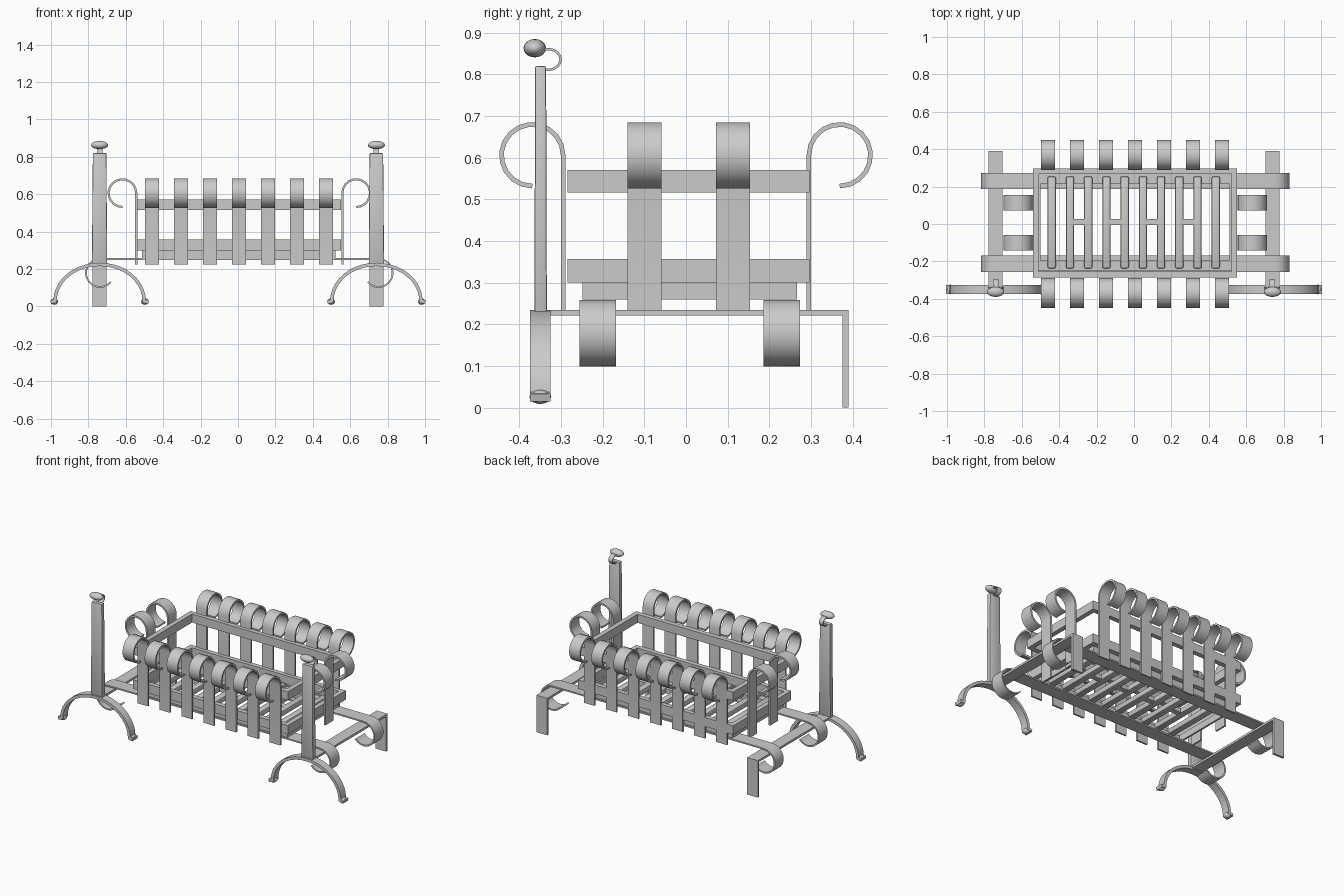
import bpy, bmesh, math
from mathutils import Vector

if "Cube" in bpy.data.objects:
    bpy.data.objects.remove(bpy.data.objects["Cube"])


def finish(bm, name, angle=35):
    bmesh.ops.recalc_face_normals(bm, faces=bm.faces)
    me = bpy.data.meshes.new(name)
    bm.to_mesh(me)
    bm.free()
    ob = bpy.data.objects.new(name, me)
    bpy.context.collection.objects.link(ob)
    bpy.ops.object.select_all(action='DESELECT')
    ob.select_set(True)
    bpy.context.view_layer.objects.active = ob
    bpy.ops.object.shade_smooth_by_angle(angle=math.radians(angle))
    return ob


def strap(name, path, plane, c, width, thick):
    """Flat bar following a 2D path in the 'x' (XZ) or 'y' (YZ) plane, centred at c on the other axis."""
    bm = bmesh.new()
    pts = [Vector(p) for p in path]
    rings = []
    for i, p in enumerate(pts):
        a = (p - pts[i - 1]).normalized() if i else None
        b = (pts[i + 1] - p).normalized() if i < len(pts) - 1 else None
        a, b = a or b, b or a
        t = (a + b).normalized()
        n = Vector((-t.y, t.x)) * thick / 2 / max(t.dot(a), 0.5)
        ring = []
        for s, w in ((1, -1), (1, 1), (-1, 1), (-1, -1)):
            q, o = p + n * s, c + w * width / 2
            ring.append(bm.verts.new((q.x, o, q.y) if plane == 'x' else (o, q.x, q.y)))
        rings.append(ring)
    for r, s in zip(rings, rings[1:]):
        for k in range(4):
            bm.faces.new((r[k], r[(k + 1) % 4], s[(k + 1) % 4], s[k]))
    bm.faces.new(rings[0])
    bm.faces.new(rings[-1][::-1])
    return finish(bm, name)


def box(name, x0, x1, y0, y1, z0, z1, taper=1.0, bevel=0.0):
    bm = bmesh.new()
    bmesh.ops.create_cube(bm, size=1)
    for v in bm.verts:
        k = taper if v.co.z > 0 else 1
        v.co = ((x0 + x1) / 2 + v.co.x * k * (x1 - x0),
                (y0 + y1) / 2 + v.co.y * k * (y1 - y0), z0 + (v.co.z + 0.5) * (z1 - z0))
    if bevel:
        bmesh.ops.bevel(bm, geom=bm.edges[:], offset=bevel, segments=2, profile=0.5, affect='EDGES')
    return finish(bm, name)


def ring_frame(name, x0, x1, y0, y1, z0, z1, t):
    bm = bmesh.new()
    loops = []
    for d, z in ((0, z0), (0, z1), (t, z1), (t, z0)):
        loops.append([bm.verts.new((x, y, z)) for x, y in (
            (x0 + d, y0 + d), (x1 - d, y0 + d), (x1 - d, y1 - d), (x0 + d, y1 - d))])
    for i in range(4):
        a, b = loops[i], loops[(i + 1) % 4]
        for k in range(4):
            bm.faces.new((a[k], a[(k + 1) % 4], b[(k + 1) % 4], b[k]))
    return finish(bm, name)


def ball(name, c, r):
    bm = bmesh.new()
    bmesh.ops.create_uvsphere(bm, u_segments=16, v_segments=10, radius=1)
    for v in bm.verts:
        v.co = [c[i] + v.co[i] * r[i] for i in range(3)]
    return finish(bm, name, 60)


def arc(cx, cz, rx, rz, a0, a1, n):
    angles = [math.radians(a0 + (a1 - a0) * i / n) for i in range(n + 1)]
    return [(cx + rx * math.cos(a), cz + rz * math.sin(a)) for a in angles]


def curl(s, off, wall):
    """Upright strap with an outward scroll on top; s is the outward direction."""
    p = [(wall, 0.225)] + arc(wall + 0.074, 0.606, 0.074, 0.074, 180, -90, 14)
    return [(off + s * u, z) for u, z in p]


# Andirons: posts, arched feet, hooked finials and rear legs
for s in (-1, 1):
    x = s * 0.74
    box("andiron_post", x - 0.041, x + 0.041, -0.364, -0.334, 0.225, 0.82, 0.88, 0.004)
    arch = [(x - 0.262, 0.024)] + arc(x, 0.03, 0.238, 0.195, 180, 0, 20) + [(x + 0.262, 0.024)]
    strap("andiron_arched_feet", arch, 'x', -0.35, 0.05, 0.018)
    for k in (-1, 1):
        ball("foot_tip", (x + k * 0.242, -0.35, 0.026), (0.02, 0.026, 0.017))
    hook = [(-0.353, 0.815)] + arc(-0.331, 0.836, 0.03, 0.025, -100, 100, 10) + [(-0.365, 0.863)]
    strap("finial_hook", hook, 'y', x, 0.03, 0.006)
    knob = ball("finial_knob", (x, -0.363, 0.863), (0.046, 0.027, 0.022))
    strap("andiron_rear_leg", [(-0.35, 0.228), (0.383, 0.228), (0.383, 0.0)], 'y', x, 0.075, 0.014)

# Long carrying bars with scrolls curling under at both ends
for y in (-0.212, 0.23):
    right = arc(0.752, 0.179, 0.075, 0.075, 90, -140, 14)
    left = [(0.014 - u, z) for u, z in right][::-1]
    strap("carrying_bar", left + right, 'x', y, 0.088, 0.009)

# Basket rings
ring_frame("basket_upper_ring", -0.54, 0.55, -0.285, 0.297, 0.517, 0.571, 0.03)
ring_frame("basket_lower_ring", -0.54, 0.55, -0.285, 0.297, 0.300, 0.357, 0.03)

# Scrolled uprights on the long and short sides
for s in (-1, 1):
    for i in range(7):
        strap("long_side_upright", curl(s, 0.0, 0.295), 'y', 0.005 + (i - 3) * 0.155, 0.075, 0.011)
    for y in (-0.1, 0.113):
        strap("short_side_upright", curl(s, 0.007, 0.551), 'x', y, 0.082, 0.011)

# Grate: frame, two rails, slats and short links between slat pairs
ring_frame("grate_frame", -0.512, 0.522, -0.248, 0.266, 0.26, 0.302, 0.012)
for y0 in (-0.238, 0.215):
    box("grate_rail", -0.5, 0.51, y0, y0 + 0.042, 0.262, 0.298)
for i in range(10):
    x = -0.44 + i * 0.0975
    box("grate_slat", x - 0.022, x + 0.022, -0.238, 0.255, 0.28, 0.316, 1.0, 0.009)
    if i in (1, 3, 5, 7):
        box("slat_link", x + 0.015, x + 0.083, -0.005, 0.028, 0.284, 0.312)
